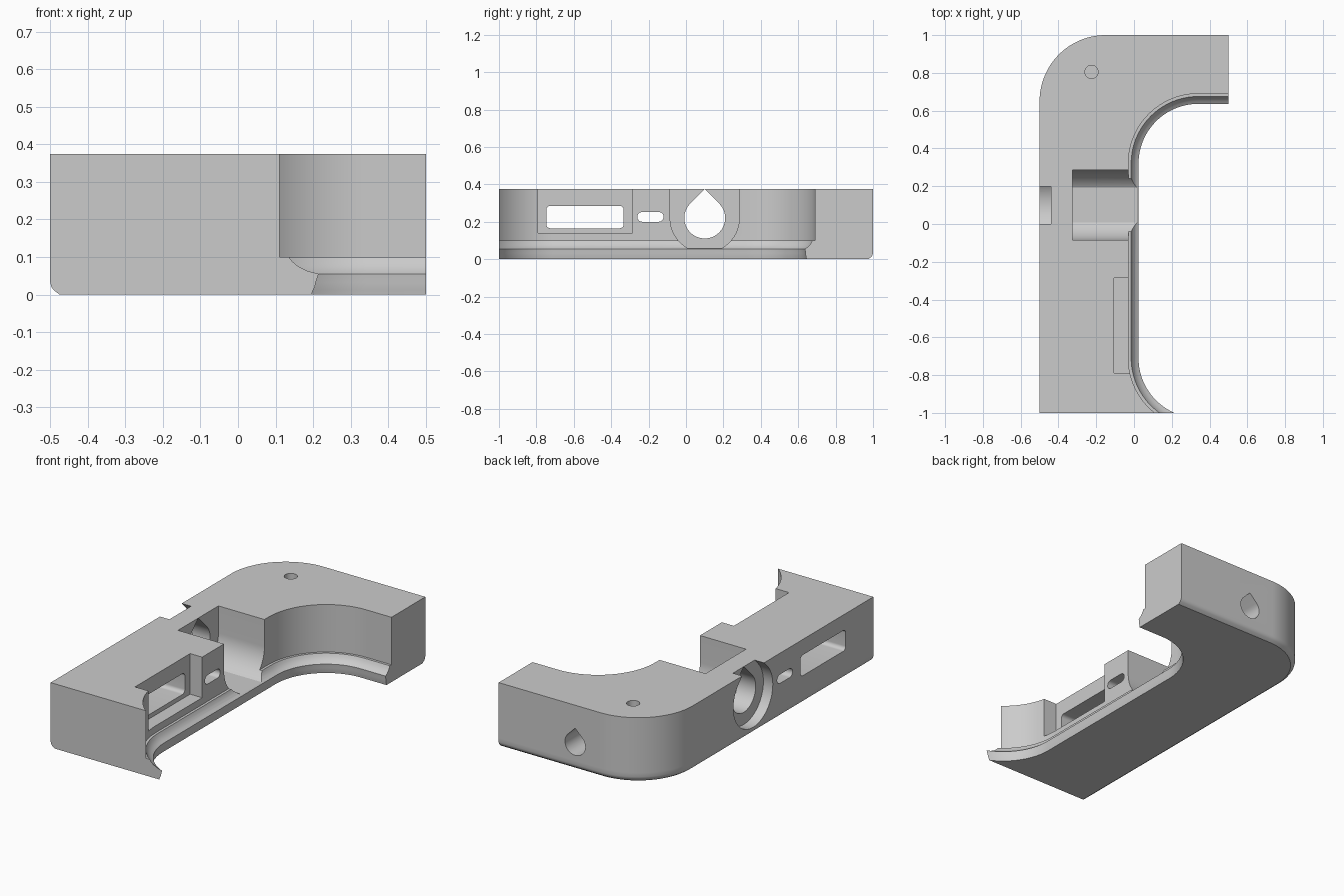
import bpy, bmesh
from math import sin, cos, radians, degrees, acos, sqrt

cube = bpy.data.objects.get("Cube")
if cube:
    bpy.data.objects.remove(cube)

grey = bpy.data.materials.new("plain grey")
grey.use_nodes = True
grey.diffuse_color = (0.6, 0.6, 0.6, 1)
grey.node_tree.nodes["Principled BSDF"].inputs["Base Color"].default_value = (0.6, 0.6, 0.6, 1)


def arc(cx, cy, r, start, end, n):
    angles = [radians(start + (end - start) * i / n) for i in range(n + 1)]
    return [(cx + r * cos(a), cy + r * sin(a)) for a in angles]


def loft(name, rings):
    """Skin a stack of matching closed rings and cap both ends."""
    bm = bmesh.new()
    loops = [[bm.verts.new(p) for p in ring] for ring in rings]
    for low, high in zip(loops, loops[1:]):
        for i in range(len(low)):
            j = (i + 1) % len(low)
            bm.faces.new((low[i], low[j], high[j], high[i]))
    bm.faces.new(loops[0][::-1])
    bm.faces.new(loops[-1])
    bmesh.ops.recalc_face_normals(bm, faces=bm.faces)
    mesh = bpy.data.meshes.new(name)
    bm.to_mesh(mesh)
    bm.free()
    obj = bpy.data.objects.new(name, mesh)
    mesh.materials.append(grey)
    bpy.context.collection.objects.link(obj)
    return obj


def prism(name, profile, axis, start, end):
    place = {"x": lambda u, v, t: (t, u, v),
             "y": lambda u, v, t: (u, t, v),
             "z": lambda u, v, t: (u, v, t)}[axis]
    return loft(name, [[place(u, v, t) for u, v in profile] for t in (start, end)])


def teardrop(cx, cy, r):
    return arc(cx, cy, r, 135, 405, 48) + [(cx, cy + r * sqrt(2))]


def rounded_box(u0, u1, v0, v1, r):
    return (arc(u1 - r, v1 - r, r, 0, 90, 8) + arc(u0 + r, v1 - r, r, 90, 180, 8)
            + arc(u0 + r, v0 + r, r, 180, 270, 8) + arc(u1 - r, v0 + r, r, 270, 360, 8))


def outline(inset, lip):
    """Bracket plan: outer edge pulled in by inset, inner edge pushed out by lip."""
    r, cx, back, front = 0.37 - lip, 0.34, 0.32, -0.71
    stop = 180 + degrees(acos(sqrt(r * r - (1 + front) ** 2) / r))
    inner = arc(cx, back, r, 90, 180, 32) + arc(cx, front, r, 180, stop, 24)
    outer = arc(-0.15, 0.65, 0.35 - inset, 180, 90, 32)
    return ([(0.5, back + r)] + inner + [(-0.5 + inset, -1)] + outer + [(0.5, 1 - inset)])


# Body: rounded lower outer edge, undercut lip and curved ledge inside
levels = [(0, 0.025, 0.046), (0.012, 0.009, 0.048), (0.021, 0.003, 0.05),
          (0.032, 0, 0.051), (0.055, 0, 0.054), (0.064, 0, 0.04),
          (0.075, 0, 0.029), (0.087, 0, 0.021), (0.1, 0, 0.015),
          (0.1, 0, 0), (0.375, 0, 0)]
body = loft("bracket_body", [[(x, y, z) for x, y in outline(inset, lip)]
                             for z, inset, lip in levels])

# Openings cut into the body
axle_y, axle_z = 0.1, 0.22
cradle = [(u, max(v, 0.06)) for u, v in arc(axle_y, axle_z, 0.185, 180, 360, 48)]
flat = [p for p in cradle if p[1] == 0.06]
cradle = [p for p in cradle if p[1] > 0.06 or p in (flat[0], flat[-1])]
cradle += [(axle_y + 0.185, 0.5), (axle_y - 0.185, 0.5)]
cutters = [
    prism("cradle_cutter", cradle, "x", -0.325, 0.15),
    prism("axle_hole_cutter", teardrop(axle_y, axle_z, 0.1092), "x", -0.6, -0.2),
    prism("outer_recess_cutter", teardrop(axle_y, axle_z, 0.18), "x", -0.6, -0.44),
    prism("inner_recess_cutter",
          [(-0.79, 0.14), (-0.285, 0.14), (-0.285, 0.5), (-0.79, 0.5)], "x", -0.107, 0.1),
    prism("long_slot_cutter", rounded_box(-0.747, -0.333, 0.165, 0.285, 0.022), "x", -0.6, 0.1),
    prism("short_slot_cutter", rounded_box(-0.26, -0.12, 0.2, 0.252, 0.0255), "x", -0.6, 0.1),
    prism("back_hole_cutter", teardrop(0.01, 0.15, 0.065), "y", 0.72, 1.1),
    prism("top_hole_cutter", arc(-0.225, 0.805, 0.035, 0, 350, 35), "z", 0.2, 0.5),
]

bpy.context.view_layer.objects.active = body
for cutter in cutters:
    cutter.hide_render = True
    mod = body.modifiers.new("cut", "BOOLEAN")
    mod.operation = "DIFFERENCE"
    mod.solver = "EXACT"
    mod.object = cutter
    bpy.ops.object.modifier_apply(modifier=mod.name)
    bpy.data.objects.remove(cutter)

# Smooth the curved walls, keep corners crisp
for obj in bpy.context.selected_objects:
    obj.select_set(False)
body.select_set(True)
bpy.ops.object.shade_smooth_by_angle(angle=radians(25))
